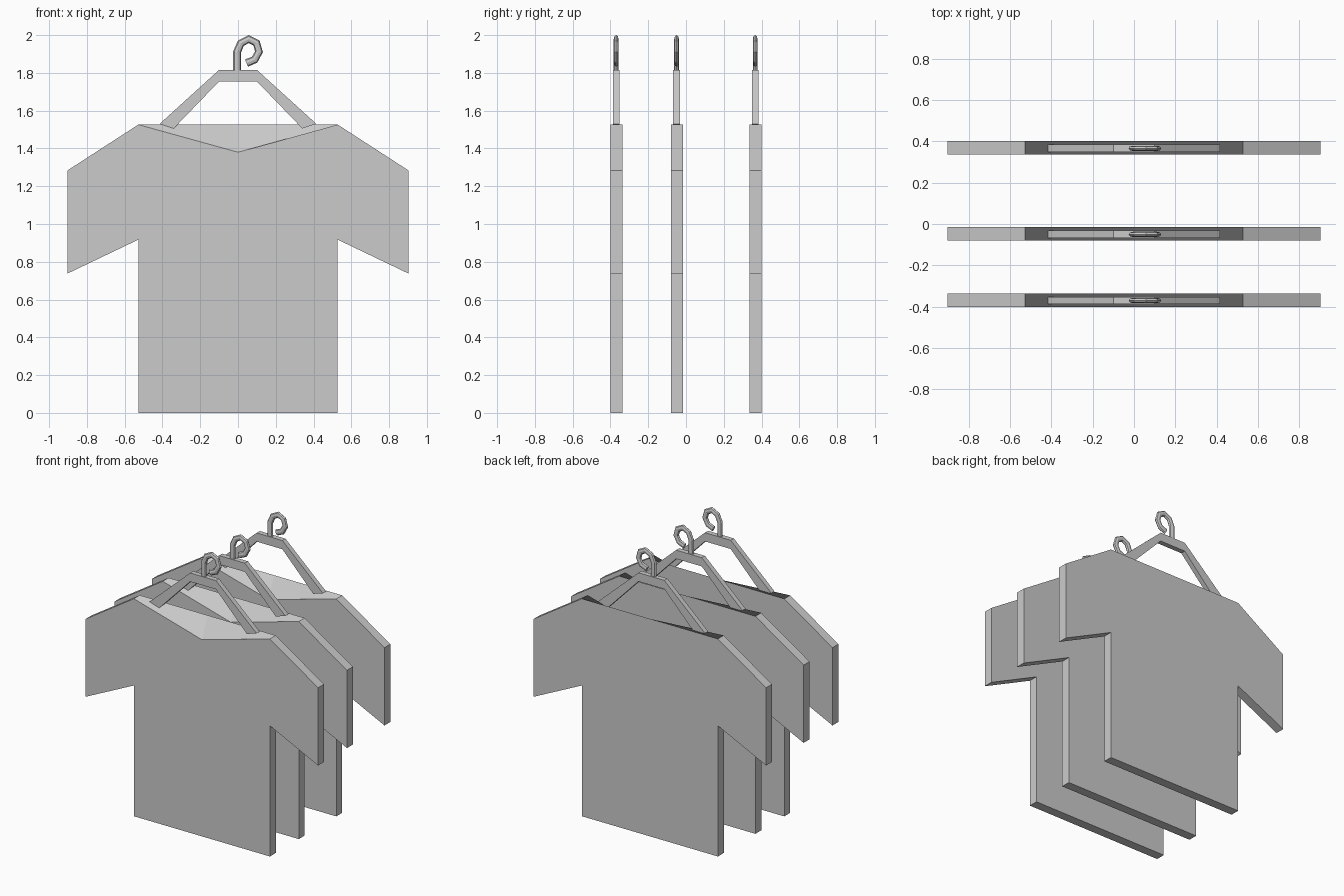
import bpy, bmesh

if "Cube" in bpy.data.objects:
    bpy.data.objects.remove(bpy.data.objects["Cube"])


def prism(name, front, back, y, thickness):
    """Solid between a front and a back outline of (x, z) points."""
    bm = bmesh.new()
    h = thickness / 2
    f = [bm.verts.new((x, -h, z)) for x, z in front]
    b = [bm.verts.new((x, h, z)) for x, z in back]
    bm.faces.new(f)
    bm.faces.new(b[::-1])
    n = len(f)
    for i in range(n):
        j = (i + 1) % n
        bm.faces.new((f[j], f[i], b[i], b[j]))
    bmesh.ops.recalc_face_normals(bm, faces=bm.faces)
    mesh = bpy.data.meshes.new(name)
    bm.to_mesh(mesh)
    bm.free()
    ob = bpy.data.objects.new(name, mesh)
    ob.location.y = y
    bpy.context.collection.objects.link(ob)
    return ob


def tube(name, path, y, radius, flatten):
    """Low-poly tube along (x, z) points, flattened in y."""
    cu = bpy.data.curves.new(name, 'CURVE')
    cu.dimensions = '3D'
    cu.bevel_depth = radius
    cu.bevel_resolution = 2
    cu.use_fill_caps = True
    sp = cu.splines.new('POLY')
    sp.points.add(len(path) - 1)
    for p, (x, z) in zip(sp.points, path):
        p.co = (x, 0, z, 1)
    sp.use_smooth = False
    ob = bpy.data.objects.new(name, cu)
    ob.location.y = y
    ob.scale.y = flatten
    bpy.context.collection.objects.link(ob)
    bpy.ops.object.select_all(action='DESELECT')
    ob.select_set(True)
    bpy.context.view_layer.objects.active = ob
    bpy.ops.object.convert(target='MESH')


def mirrored(half):
    return half + [(-x, z) for x, z in reversed(half)]


# shirt outline: hem, armpit, sleeve, shoulder; V neck in front, straight at back
side = [(0.528, 0), (0.528, 0.917), (0.902, 0.738), (0.902, 1.284), (0.528, 1.526)]
left = [(-x, z) for x, z in reversed(side)]
shirt_front = side + [(0, 1.38)] + left
shirt_back = side + [(0, 1.526)] + left

# hanger outline, then the hook centre line
outer = mirrored([(0.415, 1.53), (0.1, 1.816)])
inner = [(-0.34, 1.506), (-0.1, 1.755), (0.1, 1.755), (0.34, 1.506)]
hanger_outline = outer + inner
hook_path = [(-0.005, 1.80), (-0.005, 1.91), (0.015, 1.957), (0.057, 1.979),
             (0.098, 1.958), (0.111, 1.912), (0.088, 1.87), (0.045, 1.852)]

for y in (-0.368, -0.048, 0.368):
    prism("shirt", shirt_front, shirt_back, y, 0.065)
    prism("hanger", hanger_outline, hanger_outline, y - 0.002, 0.035)
    tube("hanger_hook", hook_path, y - 0.002, 0.021, 0.6)
